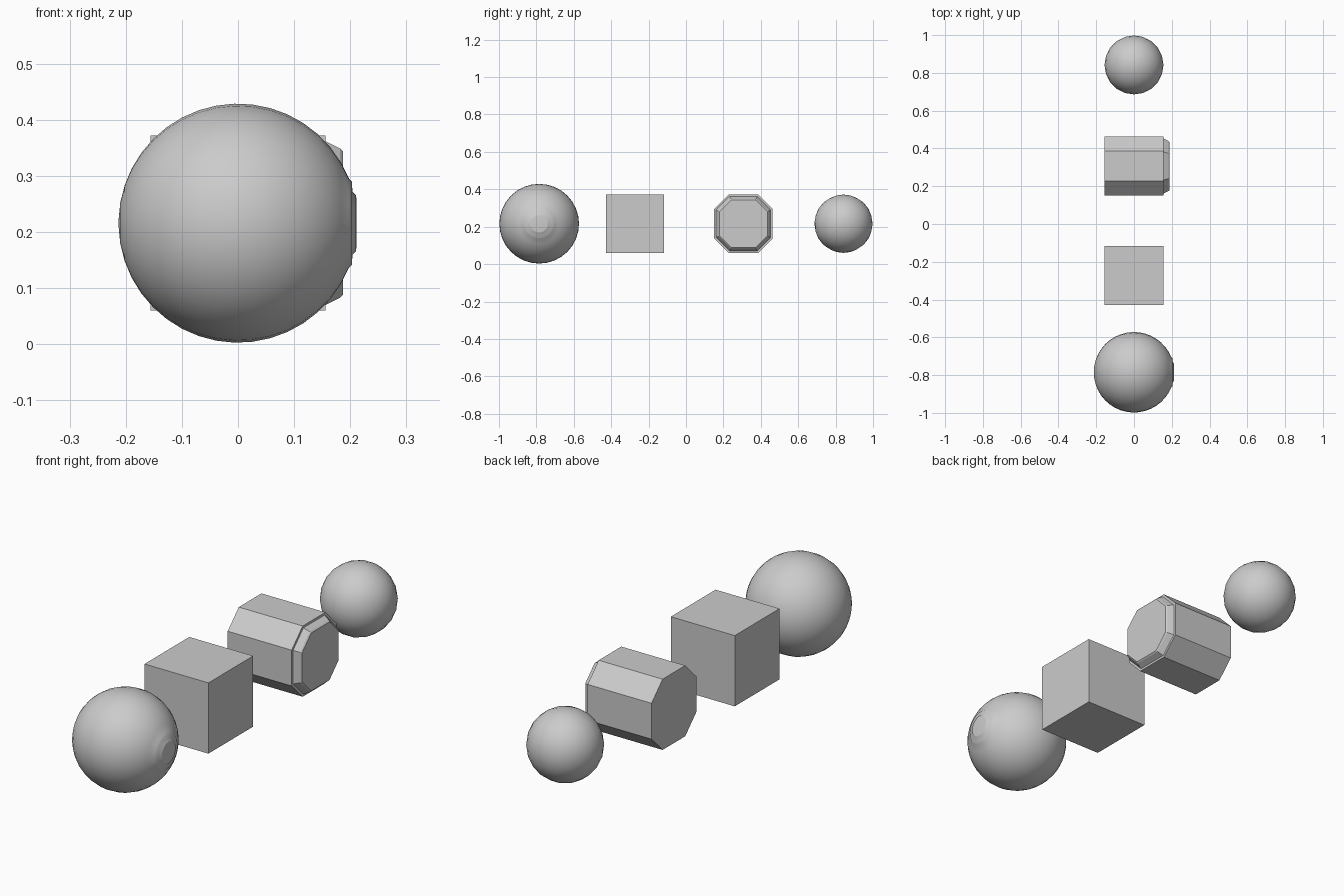
import bpy, bmesh, math
from mathutils import Matrix

if "Cube" in bpy.data.objects:
    bpy.data.objects.remove(bpy.data.objects["Cube"])

Z = 0.216      # common centre height
H = 0.156      # half size of the small shapes

def finish(name, bm, y, smooth=None):
    bmesh.ops.recalc_face_normals(bm, faces=bm.faces[:])
    me = bpy.data.meshes.new(name)
    bm.to_mesh(me)
    bm.free()
    ob = bpy.data.objects.new(name, me)
    ob.location = (0, y, Z)
    bpy.context.collection.objects.link(ob)
    if smooth:
        bpy.ops.object.select_all(action='DESELECT')
        ob.select_set(True)
        bpy.context.view_layer.objects.active = ob
        bpy.ops.object.shade_smooth_by_angle(angle=math.radians(smooth))
    return ob

def loft(bm, rings):
    # join successive rings of points and cap both ends
    vs = [[bm.verts.new(p) for p in r] for r in rings]
    n = len(vs[0])
    for a, b in zip(vs, vs[1:]):
        for i in range(n):
            j = (i + 1) % n
            bm.faces.new((a[i], a[j], b[j], b[i]))
    bm.faces.new(vs[0])
    bm.faces.new(vs[-1])

# large ball with a small stepped boss on its +x side
R, N = 0.213, 32
end = math.asin(0.08 / R)
profile = [(-R * math.cos(t), R * math.sin(t))
           for t in [0.02 + (math.pi - end - 0.02) * i / 18 for i in range(19)]]
profile += [(0.203, 0.074), (0.204, 0.056), (0.210, 0.050), (0.211, 0.044)]
bm = bmesh.new()
loft(bm, [[(x, r * math.cos(2 * math.pi * k / N), r * math.sin(2 * math.pi * k / N))
           for k in range(N)] for x, r in profile])
finish("large_ball", bm, -0.785, 60)

# plain cube
bm = bmesh.new()
bmesh.ops.create_cube(bm, size=2 * H)
finish("cube", bm, -0.273)

# chamfered block with a tapered end plate
def octagon(x, h, f):
    return [(x, a, b) for a, b in ((h, -f), (h, f), (f, h), (-f, h),
                                   (-h, f), (-h, -f), (-f, -h), (f, -h))]
bm = bmesh.new()
loft(bm, [octagon(-H, H, 0.079), octagon(H, H, 0.079),
          octagon(H, 0.146, 0.074), octagon(0.182, 0.133, 0.067),
          octagon(0.187, 0.128, 0.064)])
finish("chamfered_block", bm, 0.307)

# small ball
bm = bmesh.new()
bmesh.ops.create_icosphere(bm, subdivisions=3, radius=H)
finish("small_ball", bm, 0.842, 40)
